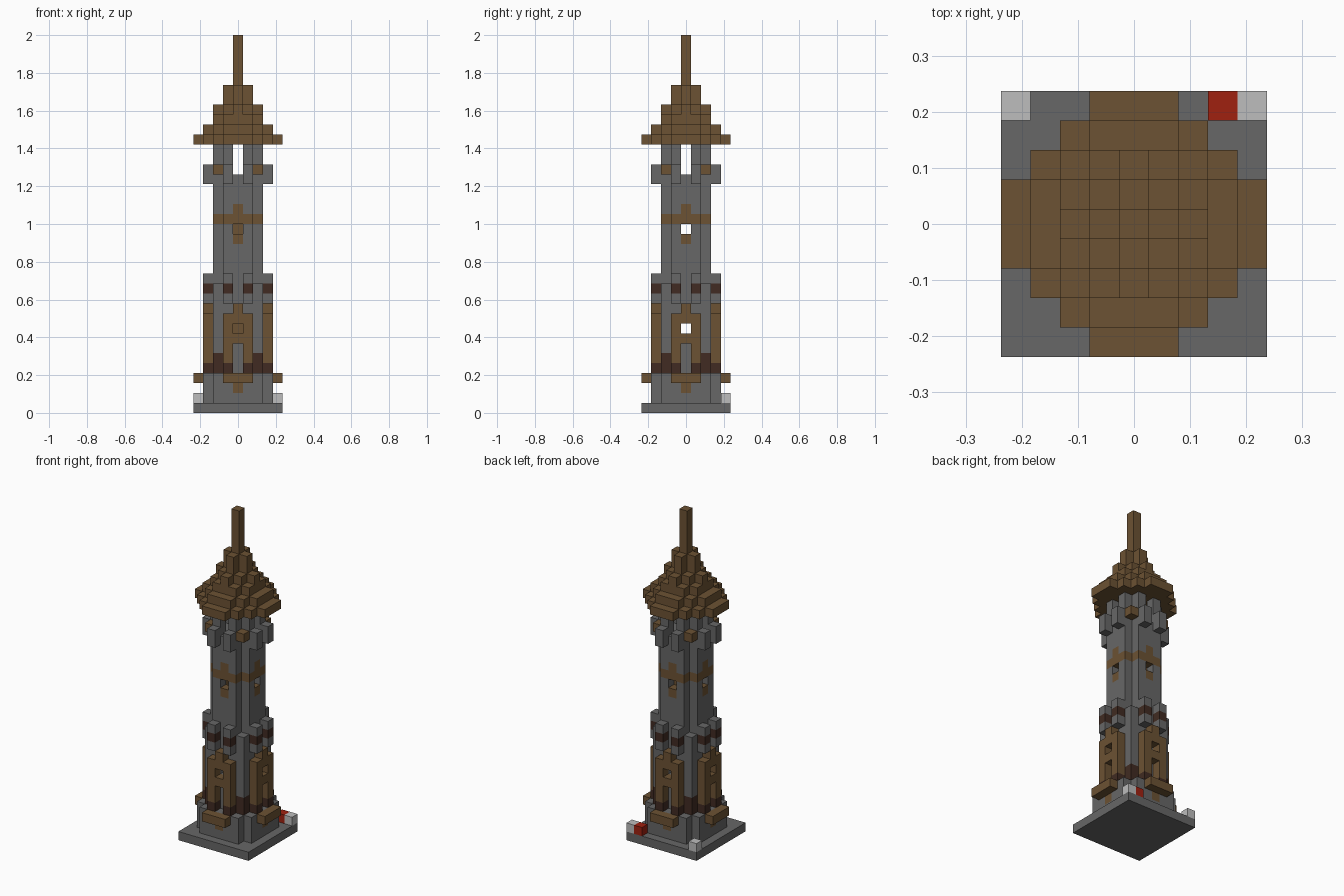
import bpy
import bmesh
from mathutils import Vector

if "Cube" in bpy.data.objects:
    bpy.data.objects.remove(bpy.data.objects["Cube"], do_unlink=True)

U = 2 / 38  # size of one block

COLOURS = {
    "stone_grey": (0.135, 0.135, 0.135),
    "timber_brown": (0.150, 0.084, 0.033),
    "dark_timber": (0.052, 0.024, 0.016),
    "pale_stone": (0.51, 0.51, 0.51),
    "red_block": (0.35, 0.015, 0.005),
}
materials = {}
for name, rgb in COLOURS.items():
    m = bpy.data.materials.new(name)
    m.use_nodes = True
    m.diffuse_color = (*rgb, 1)
    bsdf = m.node_tree.nodes["Principled BSDF"]
    bsdf.inputs["Base Color"].default_value = (*rgb, 1)
    bsdf.inputs["Roughness"].default_value = 0.9
    materials[name] = m

GREY, BROWN, DARK = "stone_grey", "timber_brown", "dark_timber"
blocks = {}  # block position -> (part, colour)


def put(part, colour, x, y, z):
    blocks[(x, y, z)] = (part, colour)


def around(part, colour, x, y, layers):
    """Place a column on all four sides, mirrored and turned."""
    for z in layers:
        for sx in (x, -x):
            for sy in (y, -y):
                put(part, colour, sx, sy, z)
                put(part, colour, sy, sx, z)


def octagon(part, colour, radius, reach, layers):
    """Fill a stepped octagon; reach limits the diagonal extent."""
    span = range(-radius, radius + 1)
    for z in layers:
        for x in span:
            for y in span:
                if abs(x) + abs(y) <= reach:
                    put(part, colour, x, y, z)


# Ground plate and stepped plinth
octagon("ground_plate", GREY, 4, 8, [0])
octagon("plinth", GREY, 3, 5, range(1, 4))

# Hollow shaft with a floor under the lookout
for x in (0, 1):
    around("shaft", GREY, x, 2, range(4, 24))
octagon("lookout_floor", GREY, 1, 2, [23])

# Timber band and window trim on the shaft
for x in (0, 1):
    around("timber_band", BROWN, x, 2, [19])
around("window_trim", BROWN, 0, 2, [17, 20])

# Ladder column behind the windows
for z in range(4, 20):
    put("ladder", BROWN, 0, 1, z)

# Corner pillars with dark feet
around("corner_pillars", GREY, 2, 2, range(4, 13))
around("pillar_feet", DARK, 2, 2, [4, 5])

# Sills and the bracket below each
for x in (0, 1):
    around("sills", BROWN, x, 4, [3])
around("sill_brackets", BROWN, 0, 3, [2])

# Timber door frames with dark feet
around("frame_posts", BROWN, 1, 3, range(5, 10))
around("frame_feet", DARK, 1, 3, [4])
around("frame_beams", BROWN, 0, 3, [7, 9, 10])

# Lower battlements with a dark stripe
around("lower_battlements", GREY, 1, 3, range(11, 14))
around("battlement_stripe", DARK, 1, 3, [12])

# Lookout posts, upper battlements and timber corners
around("lookout_posts", GREY, 1, 2, range(24, 27))
around("upper_battlements", GREY, 1, 3, [23, 24])
around("lookout_corners", BROWN, 2, 2, [24])

# Stepped roof and spire
octagon("roof", BROWN, 4, 5, [27])
octagon("roof", BROWN, 3, 4, [28])
octagon("roof", BROWN, 2, 3, [29])
octagon("roof", BROWN, 2, 2, [30])
octagon("roof", BROWN, 1, 1, [31, 32])
octagon("spire", BROWN, 0, 0, range(33, 38))

# Loose blocks on the plate corners
put("corner_blocks", "pale_stone", -4, 4, 1)
put("corner_blocks", "pale_stone", 4, 4, 1)
put("red_corner_block", "red_block", 3, 4, 1)

# Cut the windows through every wall
for z in (8, 18):
    for cell in ((0, 2), (0, -2), (2, 0), (-2, 0)):
        blocks.pop((*cell, z), None)


def build(part):
    """Make one object from the exposed sides of a part's blocks."""
    bm = bmesh.new()
    mesh = bpy.data.meshes.new(part)
    used = []
    for pos, (owner, colour) in blocks.items():
        if owner != part:
            continue
        if colour not in used:
            used.append(colour)
            mesh.materials.append(materials[colour])
        centre = Vector((pos[0], pos[1], pos[2] + 0.5))
        for axis in range(3):
            for sign in (-1, 1):
                n = Vector((0, 0, 0))
                n[axis] = sign
                if tuple(int(p + d) for p, d in zip(pos, n)) in blocks:
                    continue
                a = Vector((0, 0, 0))
                a[(axis + 1) % 3] = 1
                b = n.cross(a)
                corners = [n + a + b, n - a + b, n - a - b, n + a - b]
                face = bm.faces.new(
                    [bm.verts.new((centre + c / 2) * U) for c in corners])
                face.material_index = used.index(colour)
    bmesh.ops.remove_doubles(bm, verts=bm.verts, dist=U / 100)
    bm.to_mesh(mesh)
    bm.free()
    obj = bpy.data.objects.new(part, mesh)
    bpy.context.collection.objects.link(obj)


for part in dict.fromkeys(owner for owner, _ in blocks.values()):
    build(part)
